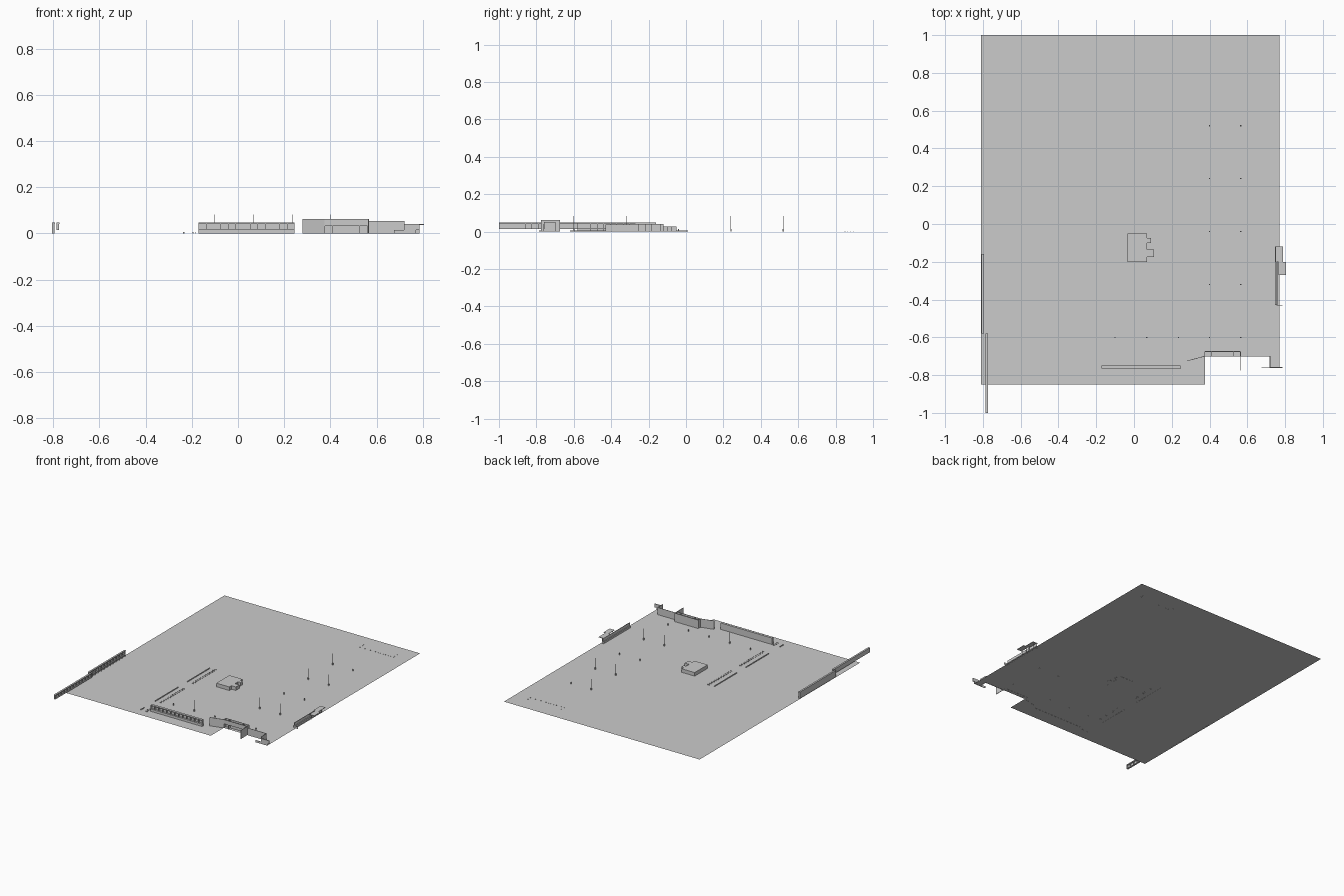
import bpy
from mathutils import Vector

cube = bpy.data.objects.get("Cube")
if cube:
    bpy.data.objects.remove(cube, do_unlink=True)

# Shared dimensions
thin = .003
ledge = .015
roof = .045
left_edge, right_edge = .77, -.81
front_edge, back_edge = -.85, 1
inner_corner, inner_front = .375, -.7
outer_corner, outer_front = .72, -.76
fin_x = .565
gate_top = .063

grey = bpy.data.materials.new("light_grey")
grey.use_nodes = True
colour = (.6, .6, .6, 1)
grey.diffuse_color = colour
grey.node_tree.nodes["Principled BSDF"].inputs["Base Color"].default_value = colour


def add_mesh(name, verts, faces):
    mesh = bpy.data.meshes.new(name)
    mesh.from_pydata(verts, [], faces)
    mesh.materials.append(grey)
    part = bpy.data.objects.new(name, mesh)
    bpy.context.collection.objects.link(part)


def prism(name, outline, bottom, top):
    """Extrude a counter-clockwise plan outline from bottom to top."""
    count = len(outline)
    verts = [(x, y, z) for z in (bottom, top) for x, y in outline]
    lower = list(range(count))
    upper = [i + count for i in lower]
    sides = [(lower[i - 1], lower[i], upper[i], upper[i - 1]) for i in lower]
    add_mesh(name, verts, [lower[::-1], upper] + sides)


def wall(name, start, end, top, bottom=0, thick=thin):
    """Straight wall of a given thickness between two plan points."""
    start, end = Vector(start), Vector(end)
    side = (end - start).orthogonal().normalized() * thick / 2
    prism(name, [start + side, start - side, end - side, end + side][::-1], bottom, top)


def post(name, x, y, top, width=thin, bottom=0):
    """Square upright centred on a plan point."""
    wall(name, (x - width / 2, y), (x + width / 2, y), top, bottom, width)


def spread(start, end, count):
    """Evenly spaced values including both ends."""
    return [start + (end - start) * i / (count - 1) for i in range(count)]


def terrace(name, start, end, bottom, uprights, outward):
    """Open-fronted wall with a ledge, a flat roof and slim uprights."""
    start, end = Vector(start), Vector(end)
    middle = outward / 2
    depth = outward.length
    wall(name + "_wall", start, end, roof, bottom)
    wall(name + "_ledge", start + middle, end + middle, ledge + thin, ledge, depth)
    wall(name + "_roof", start + middle, end + middle, roof + thin, roof - thin, depth + thin)
    for t in spread(0, 1, uprights):
        spot = start.lerp(end, t)
        wall(name + "_upright", spot, spot + outward, roof, bottom, thin / 2)


# Ground sheet with its stepped front edge
ground = [(right_edge, back_edge), (right_edge, front_edge),
          (inner_corner, front_edge), (inner_corner, inner_front),
          (outer_corner, inner_front), (outer_corner, outer_front),
          (left_edge, outer_front), (left_edge, back_edge)]
add_mesh("ground", [(x, y, thin / 3) for x, y in ground], [range(len(ground))])

# Central building with two side bays
house_x, house_y, house_top = .07, -.05, .027


def house_block(name, near, far, depth):
    """Part of the building, as offsets from its back left corner."""
    y = house_y - depth / 2
    wall(name, (house_x + near, y - far), (house_x, y - far), house_top, thick=depth)


house_block("building_body", -.105, .05, .05)
house_block("building_front", -.105, .1, .05)
house_block("building_rear", -.105, 0, .05)
house_block("building_small_bay", .02, .025, .025)
house_block("building_large_bay", .035, .085, .04)

# Two long walls on the right, the rear one standing slightly further out
run = .42
side_depth = Vector((.01, 0))
side_front = Vector((-.785, -1))
side_back = side_front + Vector((-.02, run))
length = Vector((0, run))
terrace("front_side", side_front, side_front + length, ledge, 13, side_depth)
terrace("back_side", side_back, side_back + length, 0, 13, side_depth)

# Front terrace on a solid base
terrace_ends = (-.17, -.75), (.245, -.75)
terrace("front_terrace", *terrace_ends, 0, 14, Vector((0, -ledge)))
wall("terrace_base", *[Vector(p) - Vector((0, ledge / 2)) for p in terrace_ends],
     ledge, thick=ledge)

# Gatehouse: open below, panelled above, between four piers
gate_front, gate_back = inner_front, inner_front + .025
lintel = gate_top / 2
wall("angled_wall", (.28, -.725), (inner_corner, gate_front), gate_top)
wall("gate_panel", (inner_corner, gate_front), (fin_x, gate_front), gate_top, lintel)
wall("gate_back", (inner_corner, gate_back), (fin_x, gate_back), gate_top)
gate_middle = (gate_front + gate_back) / 2
wall("gate_ceiling", (inner_corner, gate_middle), (fin_x, gate_middle),
     lintel + thin, lintel, gate_back - gate_front)
for x in (inner_corner, .41, .525, fin_x - thin):
    wall("gate_pier", (x, gate_front), (x, gate_back), gate_top)

# Fin and stepped walls running to the front left corner
wall("entrance_fin", (fin_x, outer_front - ledge), (fin_x, gate_back), gate_top)
wall("entrance_wall", (fin_x, inner_front), (outer_corner, inner_front), gate_top - .01)
wall("corner_return", (outer_corner, inner_front), (outer_corner, outer_front), gate_top - .01)
wall("corner_wall", (outer_corner, outer_front), (left_edge + ledge, outer_front),
     .04, ledge, thin * 2)
wall("corner_base", (outer_corner - roof, outer_front), (left_edge, outer_front), ledge)

# Left stand: wall, step, end wall and a flat canopy in two staggered plates
stand_x, stand_front, stand_back = .755, -.43, -.12
canopy = .037
wall("stand_wall", (stand_x, stand_front), (stand_x, stand_back), canopy)
wall("stand_step", (stand_x, stand_front), (stand_x, stand_back), ledge, thick=ledge)
wall("stand_end", (stand_x, stand_front), (left_edge + ledge, stand_front), ledge)
canopy_rows = {"front": (left_edge + ledge, -.27, -.2),
               "back": (left_edge, -.2, stand_back)}
for row, (x, start, end) in canopy_rows.items():
    wall(row + "_canopy", (x, start), (x, end), canopy + thin, canopy, .04)
    for y in (start + ledge, end - ledge):
        post(row + "_canopy_pier", left_edge, y, canopy)

# Lamp posts with small feet: two columns and a row along the front
lamp_row, lamp_back = -.6, .52
lamps = [(x, lamp_row) for x in spread(-.1, .235, 3)]
lamps += [(x, y) for x in (.4, fin_x) for y in spread(lamp_row, lamp_back, 5)]
for x, y in lamps:
    post("lamp_post", x, y, .083, thin / 2)
    post("lamp_foot", x, y, ledge, thin * 2)

# Low shelters: a kerb facing a double row of studs
kerb_x = -.235
shelters = {"rear": (-.25, .01, 14), "middle": (-.62, -.355, 14), "front": (-.785, -.745, 3)}
for label, (start, end, studs) in shelters.items():
    wall(label + "_kerb", (kerb_x, start), (kerb_x, end), thin * 2, thick=thin * 2)
    for y in spread(start, end, studs):
        post(label + "_stud", kerb_x + .04, y, thin * 2)
        post(label + "_outer_stud", kerb_x + .05, y, thin * 2)

# Dashed enclosure near the back edge
dash_left, dash_right, dash_y = .39, .66, .85
for x in spread(dash_left, dash_right, 14):
    wall("back_dash", (x - thin, dash_y), (x + thin, dash_y), thin)
for x in (dash_left, dash_right):
    for y in spread(dash_y + ledge, dash_y + roof, 3):
        post("back_stud", x, y, thin)
